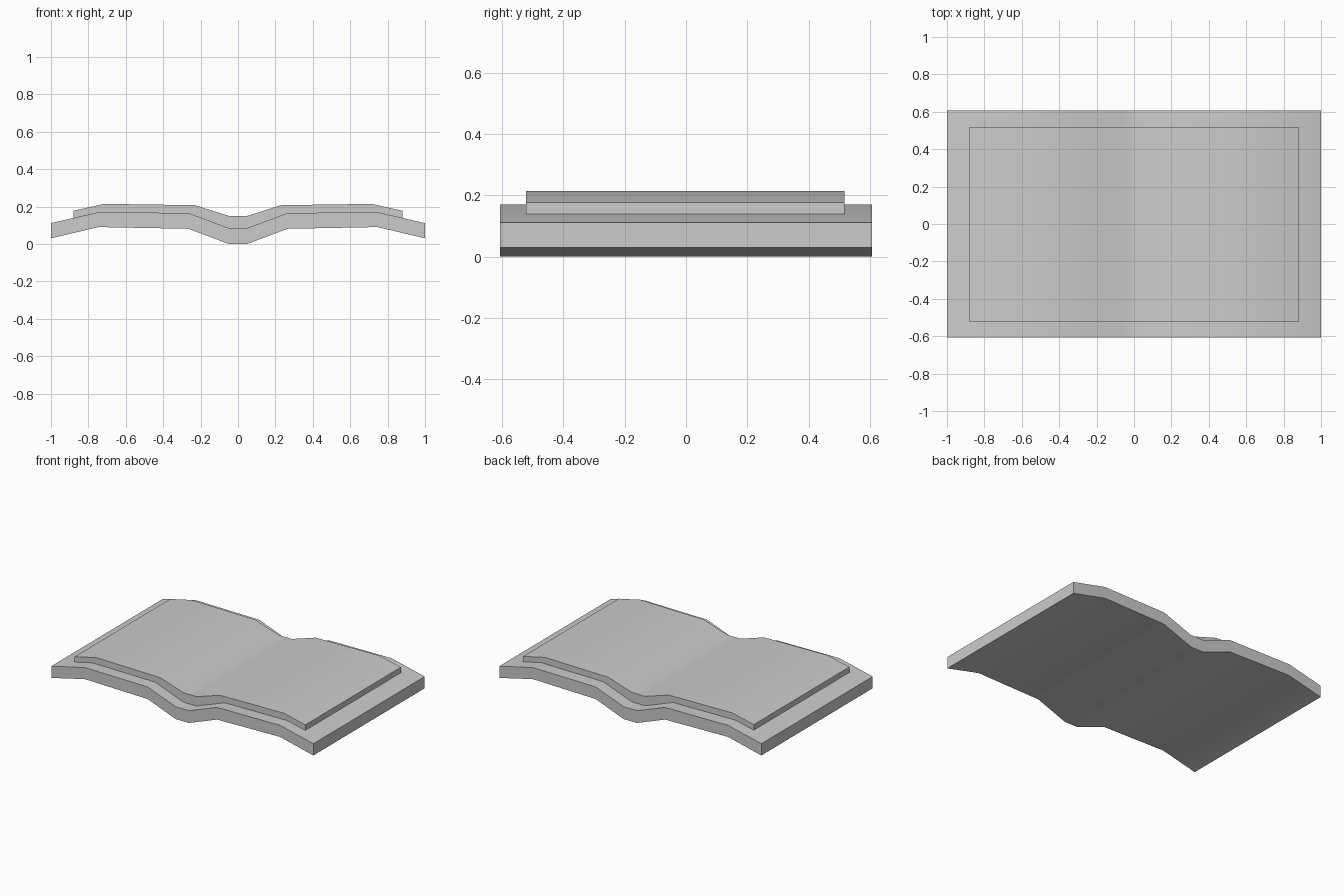
import bpy, bmesh, math

if "Cube" in bpy.data.objects:
    bpy.data.objects.remove(bpy.data.objects["Cube"])


def mirrored(half):
    """Complete a right-hand profile (centre outwards) across x = 0."""
    return [(-x, z) for x, z in reversed(half)] + half


def slab(name, top, bottom, y0, y1):
    """Extrude a bent sheet, given top and bottom profiles, along y."""
    loop = mirrored(bottom) + mirrored(top)[::-1]
    n = len(loop)
    half = n // 2
    bm = bmesh.new()
    front = [bm.verts.new((x, y0, z)) for x, z in loop]
    back = [bm.verts.new((x, y1, z)) for x, z in loop]
    for i in range(n):
        j = (i + 1) % n
        bm.faces.new((front[i], front[j], back[j], back[i]))
    for i in range(half - 1):
        a, b, c, d = i, i + 1, n - 2 - i, n - 1 - i
        for ring in (front, back):
            bm.faces.new([ring[k] for k in (a, b, c, d)])
    bmesh.ops.recalc_face_normals(bm, faces=bm.faces)
    mesh = bpy.data.meshes.new(name)
    bm.to_mesh(mesh)
    bm.free()
    obj = bpy.data.objects.new(name, mesh)
    bpy.context.collection.objects.link(obj)
    bpy.context.view_layer.objects.active = obj
    obj.select_set(True)
    bpy.ops.object.shade_smooth_by_angle(angle=math.radians(30))
    obj.select_set(False)
    return obj


# Bent cover with a flat spine
cover_top = [(0.05, 0.085), (0.265, 0.165), (0.745, 0.17), (1.0, 0.111)]
cover_bottom = [(0.05, 0.0), (0.265, 0.081), (0.745, 0.09), (1.0, 0.03)]
slab("book_cover", cover_top, cover_bottom, -0.607, 0.607)

# Page block resting on the cover
page_top = [(0.05, 0.15), (0.23, 0.207), (0.715, 0.214), (0.88, 0.177)]
page_bottom = cover_top[:3] + [(0.88, 0.138)]
slab("page_block", page_top, page_bottom, -0.523, 0.518)
